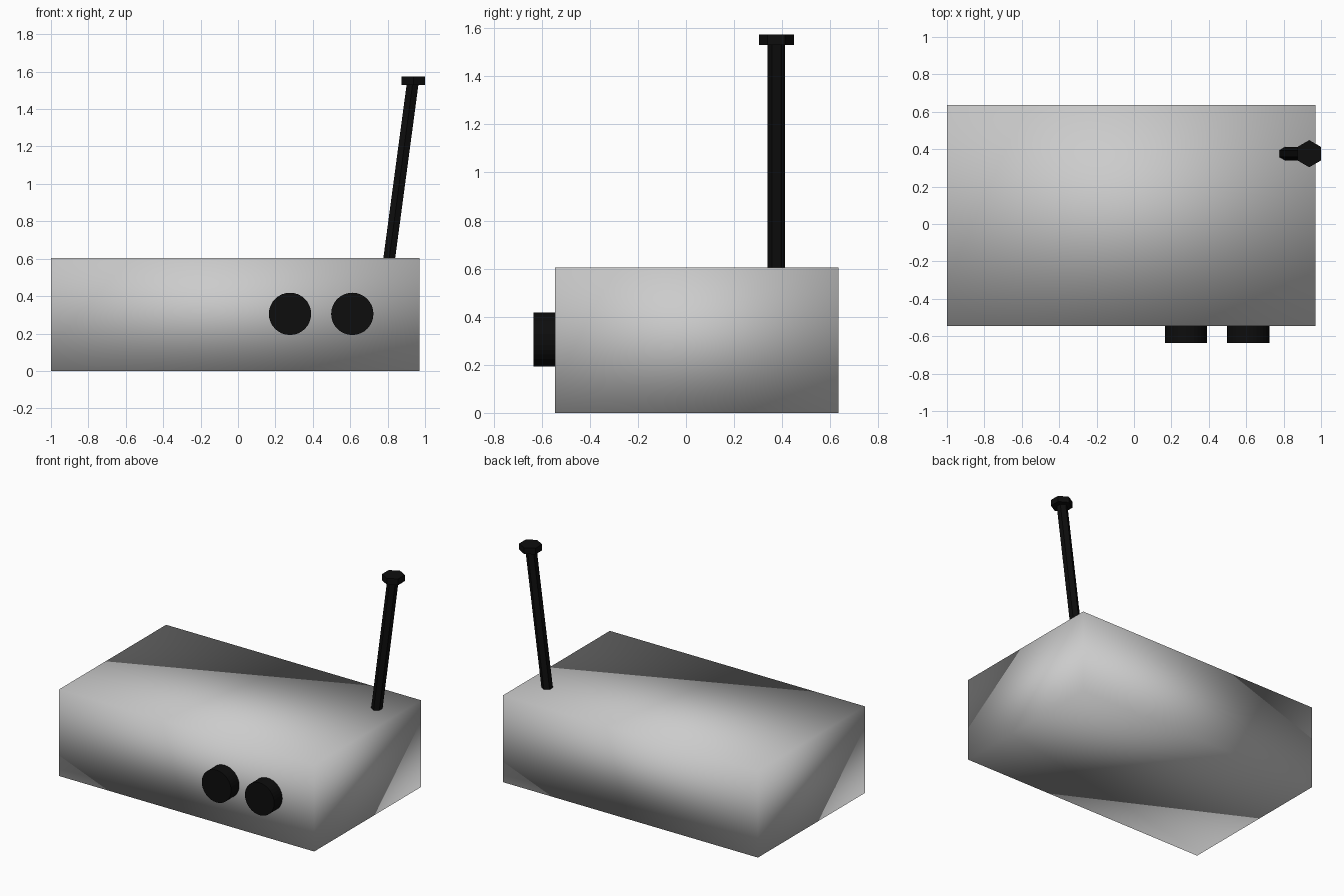
import bpy, bmesh
from math import pi
from mathutils import Matrix, Vector

if "Cube" in bpy.data.objects:
    bpy.data.objects.remove(bpy.data.objects["Cube"])

black = bpy.data.materials.new("black")
black.diffuse_color = (0.004, 0.004, 0.004, 1)
black.use_nodes = True
black.node_tree.nodes["Principled BSDF"].inputs["Base Color"].default_value = black.diffuse_color


def add_object(name, bm, mat=None, smooth=False):
    mesh = bpy.data.meshes.new(name)
    bmesh.ops.recalc_face_normals(bm, faces=bm.faces)
    for f in bm.faces:
        f.smooth = smooth
    bm.to_mesh(mesh)
    bm.free()
    if mat:
        mesh.materials.append(mat)
    obj = bpy.data.objects.new(name, mesh)
    bpy.context.collection.objects.link(obj)
    return obj


def prism(bm, sides, radius, start, end, turn):
    """Prism between two points, its ends kept parallel (sheared if it leans)."""
    start, end = Vector(start), Vector(end)
    axis = end - start
    made = bmesh.ops.create_cone(bm, cap_ends=True, segments=sides, radius1=radius,
                                 radius2=radius, depth=1, matrix=turn)
    up = turn.to_3x3() @ Vector((0, 0, 1))
    for v in made["verts"]:
        t = v.co.dot(up) + 0.5
        v.co += start + axis * t - up * (t - 0.5)


# Box body, smooth shaded all round
bm = bmesh.new()
bmesh.ops.create_cube(bm, size=1)
bmesh.ops.scale(bm, vec=(1.97, 1.18, 0.605), verts=bm.verts)
bmesh.ops.translate(bm, vec=(-0.015, 0.045, 0.3025), verts=bm.verts)
add_object("body", bm, smooth=True)

# Two round front knobs
for name, x in (("left_knob", 0.278), ("right_knob", 0.611)):
    bm = bmesh.new()
    prism(bm, 32, 0.113, (x, -0.545, 0.305), (x, -0.635, 0.305), Matrix.Rotation(pi / 2, 4, "X"))
    add_object(name, bm, black)

# Leaning six-sided aerial with a wider level tip
level = Matrix.Identity(4)
for name, radius, start, end in (
        ("aerial_rod", 0.0365, (0.809, 0.376, 0.605), (0.933, 0.376, 1.53)),
        ("aerial_tip", 0.0725, (0.937, 0.376, 1.53), (0.937, 0.376, 1.573))):
    bm = bmesh.new()
    prism(bm, 6, radius, start, end, level)
    # Turn so that corners point along y
    if max(v.co.y for v in bm.verts) - start[1] < radius * 0.95:
        for v in bm.verts:
            t = (v.co.z - start[2]) / (end[2] - start[2])
            c = Vector(start).lerp(Vector(end), t)
            v.co = c + Matrix.Rotation(pi / 6, 3, "Z") @ (v.co - c)
    add_object(name, bm, black)
